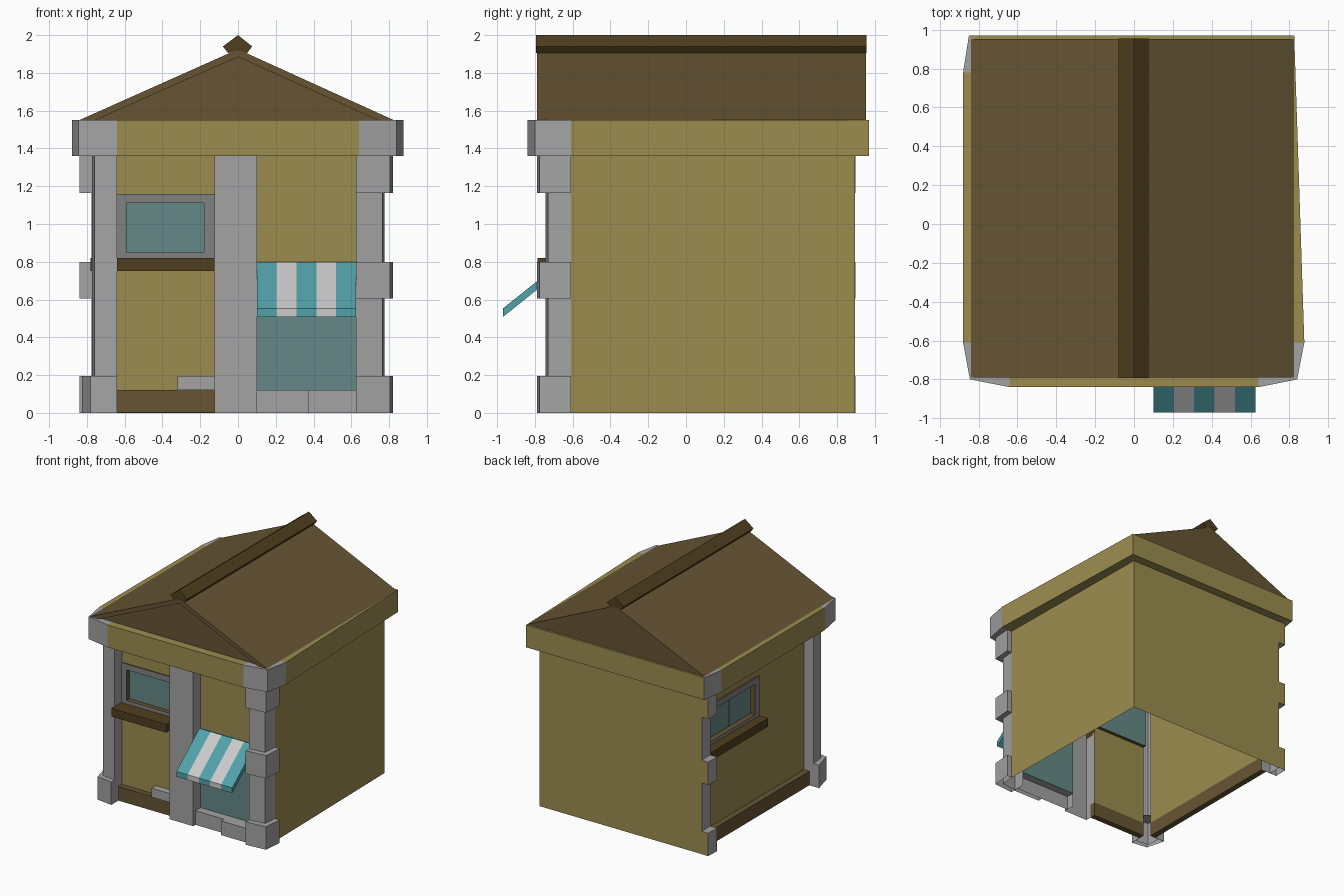
import bpy, bmesh

if "Cube" in bpy.data.objects:
    bpy.data.objects.remove(bpy.data.objects["Cube"])

def material(name, r, g, b):
    m = bpy.data.materials.new(name)
    m.diffuse_color = (r, g, b, 1)
    m.use_nodes = True
    m.node_tree.nodes["Principled BSDF"].inputs["Base Color"].default_value = m.diffuse_color
    return m

YELLOW = material("ochre_plaster", 0.33, 0.265, 0.08)
GREY = material("grey_stone", 0.37, 0.37, 0.37)
FRAME = material("frame_grey", 0.22, 0.22, 0.22)
BROWN = material("roof_brown", 0.135, 0.09, 0.034)
DARK = material("dark_wood", 0.08, 0.05, 0.013)
GLASS = material("glass", 0.13, 0.25, 0.24)
TEAL = material("awning_teal", 0.085, 0.36, 0.41)
WHITE = material("awning_white", 0.8, 0.8, 0.8)

def finish(name, bm, mats):
    me = bpy.data.meshes.new(name)
    bm.to_mesh(me)
    bm.free()
    for m in mats:
        me.materials.append(m)
    ob = bpy.data.objects.new(name, me)
    bpy.context.collection.objects.link(ob)

def prism(name, pts, a, b, mat, axis="z", paint={}, skip=()):
    """Extrude a 2D outline; paint = {edge index: material}, skip = open edges.
    Parts that stand on the ground have no bottom."""
    place = {"z": lambda p, t: (p[0], p[1], t),
             "y": lambda p, t: (p[0], t, p[1]),
             "x": lambda p, t: (t, p[0], p[1])}[axis]
    bm = bmesh.new()
    lo = [bm.verts.new(place(p, a)) for p in pts]
    hi = [bm.verts.new(place(p, b)) for p in pts]
    if axis != "z" or a > 0:
        bm.faces.new(lo)
    bm.faces.new(hi)
    mats = [mat]
    for i in range(len(pts)):
        if i in skip:
            continue
        j = (i + 1) % len(pts)
        f = bm.faces.new((lo[i], lo[j], hi[j], hi[i]))
        if i in paint:
            if paint[i] not in mats:
                mats.append(paint[i])
            f.material_index = mats.index(paint[i])
    bmesh.ops.recalc_face_normals(bm, faces=bm.faces)
    finish(name, bm, mats)

def strip(name, pts, z0, z1, mat):
    """Open wall shell along a plan line, counter-clockwise so it faces outward."""
    bm = bmesh.new()
    lo = [bm.verts.new((x, y, z0)) for x, y in pts]
    hi = [bm.verts.new((x, y, z1)) for x, y in pts]
    for i in range(len(pts) - 1):
        bm.faces.new((lo[i], lo[i + 1], hi[i + 1], hi[i]))
    finish(name, bm, [mat])

def box(name, x0, x1, y0, y1, z0, z1, mat, paint={}, skip=()):
    prism(name, [(x0, y0), (x1, y0), (x1, y1), (x0, y1)], z0, z1, mat, "z", paint, skip)

F = -.645   # plane of the front walls
L = -.685   # plane of the left wall

# Corner columns
strip("front_left_column", [(L, -.61), (-.772, -.61), (-.76, -.73), (-.64, -.745), (-.64, F)], 0, 1.36, GREY)
strip("front_right_column", [(.625, F), (.625, -.745), (.765, -.73), (.775, -.61)], 0, 1.36, GREY)
strip("back_left_column", [(-.775, .895), (-.775, .78), (L, .78)], 0, 1.36, GREY)

# Corner stones: three levels, front left only at the base
for i, (z0, z1) in enumerate([(0, .195), (.605, .8), (1.165, 1.36)]):
    prism(f"front_right_stone_{i}", [(.625, F), (.625, -.79), (.806, -.775), (.82, -.61), (.77, -.61)],
          z0, z1, GREY, skip=(4,))
    prism(f"back_left_stone_{i}", [(-.77, .897), (-.836, .897), (-.84, .78), (L, .78)],
          z0, z1, GREY, paint={0: YELLOW}, skip=(3,))
prism("front_left_stone", [(L, -.61), (-.825, -.61), (-.782, -.77), (-.64, -.79), (-.64, F)],
      0, .195, GREY, skip=(4,))

# Plain right and back walls
strip("right_and_back_walls", [(.775, -.61), (.752, .895), (-.775, .895)], 0, 1.36, YELLOW)

# Centre pillar of the front
strip("front_pillar", [(-.125, F), (-.125, -.745), (.10, -.745), (.10, F)], 0, 1.36, GREY)

# Front left bay
strip("front_lower_panel", [(-.64, F), (-.125, F)], .12, .61, YELLOW)
strip("front_middle_panel", [(-.64, F), (-.125, F)], .61, .82, YELLOW)
strip("front_upper_panel", [(-.64, F), (-.125, F)], 1.16, 1.36, YELLOW)
box("front_plinth", -.64, -.125, -.695, F, .001, .12, BROWN)
box("front_step", -.32, -.125, -.705, F, .12, .195, GREY, skip=(2,))
box("front_sill", -.64, -.125, -.785, F, .75, .82, DARK, skip=(2,))
strip("front_window_glass", [(-.64, -.615), (-.125, -.615)], .82, 1.16, GLASS)
for n, x0, x1, z0, z1 in [("left", -.64, -.59, .82, 1.16), ("right", -.18, -.125, .82, 1.16),
                          ("bottom", -.59, -.18, .82, .85), ("top", -.59, -.18, 1.11, 1.16)]:
    box("front_window_frame_" + n, x0, x1, -.655, -.615, z0, z1, BROWN, {0: FRAME}, (2,))

# Front right bay: shop window and base blocks
strip("shop_upper_wall", [(.10, F), (.625, F)], .8, 1.36, YELLOW)
strip("shop_glass", [(.10, F), (.625, F)], .12, .8, GLASS)
box("shop_base", .10, .625, -.715, F, 0, .12, GREY, skip=(2,))
box("shop_base_block", .37, .625, -.755, -.715, 0, .12, GREY, skip=(2,))

# Striped awning
w = (.625 - .10) / 5
for i in range(5):
    prism(f"awning_stripe_{i}", [(-.97, .507), (-.97, .552), (-.66, .80), (-.66, .755)],
          .10 + i * w, .10 + (i + 1) * w, WHITE if i % 2 else TEAL, "x")

# Left side facade with its window near the back
strip("left_wall_front", [(L, .01), (L, -.61)], .12, 1.36, YELLOW)
strip("left_wall_below_window", [(L, .78), (L, .01)], .12, .82, YELLOW)
strip("left_wall_above_window", [(L, .78), (L, .01)], 1.16, 1.36, YELLOW)
box("left_plinth", -.735, L, -.61, .78, .001, .12, BROWN)
box("left_sill", -.78, L, .01, .78, .75, .82, DARK, skip=(1,))
strip("left_window_glass", [(-.655, .78), (-.655, .01)], .82, 1.16, GLASS)
box("left_window_mullion", -.66, -.655, .35, .36, .85, 1.11, GLASS)
for n, y0, y1, z0, z1 in [("front", .01, .07, .82, 1.16), ("back", .73, .78, .82, 1.16),
                          ("bottom", .07, .73, .82, .85), ("top", .07, .73, 1.11, 1.16)]:
    box("left_window_frame_" + n, -.70, -.655, y0, y1, z0, z1, BROWN, {3: FRAME}, (1,))

# Hollow band under the roof, with stone corners: outer point, inner point, corner flag
ring = [((-.64, -.84), (-.64, -.64), 0), ((.64, -.84), (.64, -.64), 1), ((.84, -.80), (.74, -.64), 1),
        ((.877, -.61), (.77, -.61), 0), ((.825, .97), (.75, .893), 0), ((-.85, .97), (-.77, .893), 1),
        ((-.88, .78), (-.685, .78), 0), ((-.88, -.61), (-.685, -.61), 1), ((-.845, -.80), (-.685, -.64), 1)]
bm = bmesh.new()
for i, (o, n, corner) in enumerate(ring):
    o2, n2, _ = ring[(i + 1) % len(ring)]
    for quad in ([(*o, 1.36), (*o2, 1.36), (*o2, 1.55), (*o, 1.55)],
                 [(*n, 1.36), (*n2, 1.36), (*o2, 1.36), (*o, 1.36)],
                 [(*o, 1.55), (*o2, 1.55), (*n2, 1.55), (*n, 1.55)]):
        bm.faces.new([bm.verts.new(v) for v in quad]).material_index = corner
bmesh.ops.remove_doubles(bm, verts=bm.verts, dist=0.0005)
finish("eaves_band", bm, [YELLOW, GREY])

# Roof shell: two slopes, end gables and front rake boards
bm = bmesh.new()
for face in ([(-.84, -.79, 1.55), (0, -.79, 1.925), (0, .953, 1.925), (-.84, .953, 1.55)],
             [(0, -.79, 1.925), (.825, -.79, 1.55), (.825, .953, 1.55), (0, .953, 1.925)],
             [(.825, .953, 1.55), (-.84, .953, 1.55), (0, .953, 1.925)],
             [(-.755, -.77, 1.55), (.74, -.77, 1.55), (0, -.77, 1.885)],
             [(-.84, -.79, 1.55), (-.755, -.79, 1.55), (0, -.79, 1.885), (0, -.79, 1.925)],
             [(.74, -.79, 1.55), (.825, -.79, 1.55), (0, -.79, 1.925), (0, -.79, 1.885)],
             [(-.755, -.79, 1.55), (-.755, -.77, 1.55), (0, -.77, 1.885), (0, -.79, 1.885)],
             [(.74, -.77, 1.55), (.74, -.79, 1.55), (0, -.79, 1.885), (0, -.77, 1.885)]):
    bm.faces.new([bm.verts.new(v) for v in face])
bmesh.ops.remove_doubles(bm, verts=bm.verts, dist=0.0005)
bmesh.ops.recalc_face_normals(bm, faces=bm.faces)
finish("roof", bm, [BROWN])
prism("ridge_cap", [(-.08, 1.94), (0, 2.0), (.075, 1.94), (.048, 1.905), (0, 1.92), (-.052, 1.905)],
      -.793, .955, DARK, "y")
